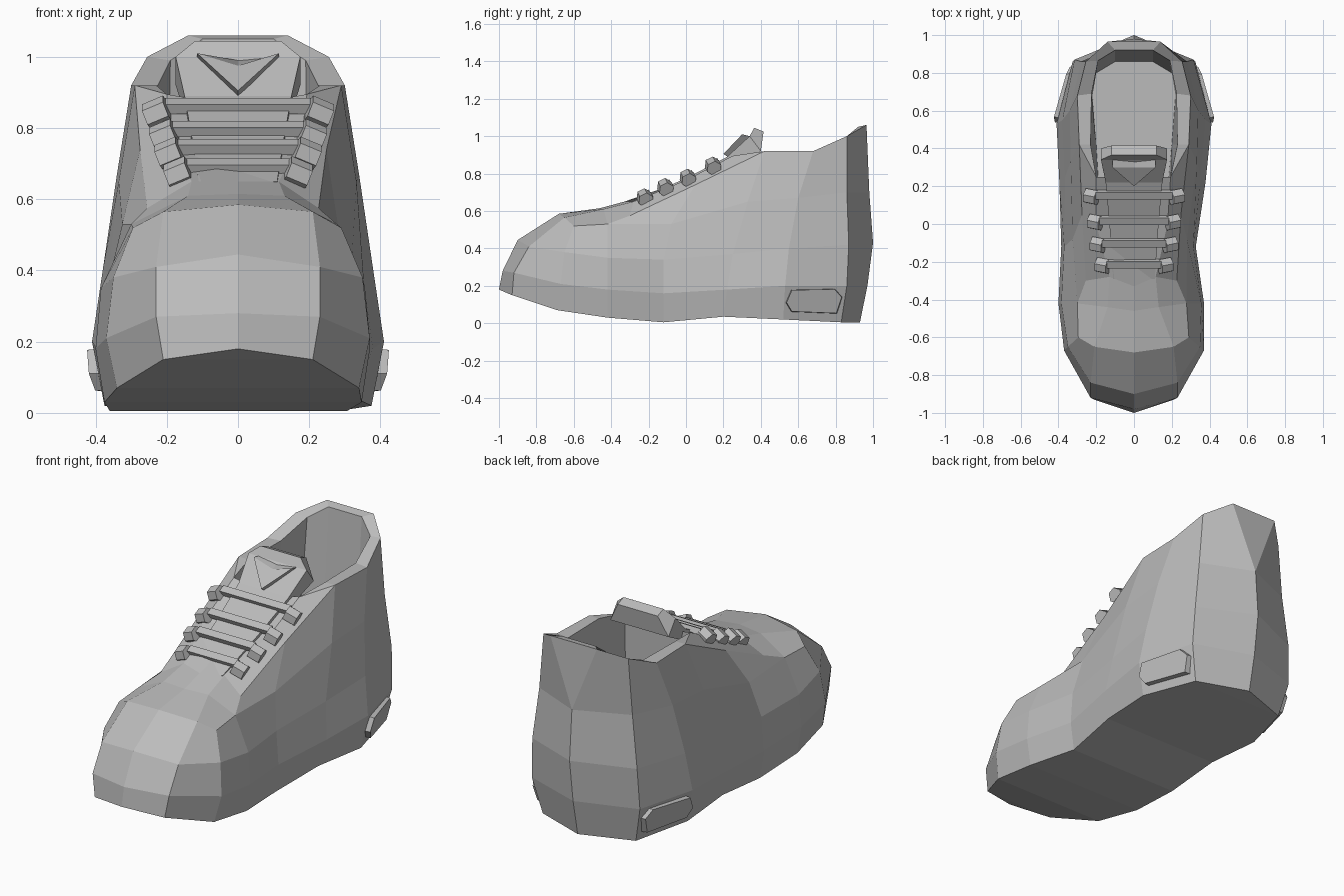
import bpy
import bmesh
from math import radians, cos, sin, pi
from mathutils import Matrix, Vector

cube = bpy.data.objects.get("Cube")
if cube:
    bpy.data.objects.remove(cube, do_unlink=True)

grey = bpy.data.materials.new("plain grey")
grey.use_nodes = True
grey.diffuse_color = (0.5, 0.5, 0.5, 1)
grey.node_tree.nodes["Principled BSDF"].inputs["Base Color"].default_value = (0.5, 0.5, 0.5, 1)


def finish(name, bm):
    """Weld, orient and link a flat-shaded mesh."""
    bmesh.ops.remove_doubles(bm, verts=bm.verts, dist=0.0005)
    bmesh.ops.recalc_face_normals(bm, faces=bm.faces)
    mesh = bpy.data.meshes.new(name)
    bm.to_mesh(mesh)
    bm.free()
    mesh.materials.append(grey)
    obj = bpy.data.objects.new(name, mesh)
    bpy.context.collection.objects.link(obj)
    return obj


def add_face(bm, points):
    """Add a polygon, dropping coincident corners."""
    unique = []
    for p in points:
        if tuple(p) not in unique:
            unique.append(tuple(p))
    if len(unique) > 2:
        bm.faces.new([bm.verts.new(p) for p in unique])


def mirrored(p):
    return (-p[0], p[1], p[2])


def both(bm, *points):
    add_face(bm, points)
    add_face(bm, [mirrored(p) for p in reversed(points)])


def strip(bm, a, b):
    """Join two point rows with quads on both sides."""
    for i in range(min(len(a), len(b)) - 1):
        both(bm, a[i], b[i], b[i + 1], a[i + 1])


def across(bm, row):
    """Bridge a row to its own mirror image."""
    for p, q in zip(row, row[1:]):
        add_face(bm, [p, q, mirrored(q), mirrored(p)])


def prism(name, bottom, top):
    """Close two matching outlines into a solid."""
    bm = bmesh.new()
    add_face(bm, bottom)
    add_face(bm, top)
    n = len(top)
    for i in range(n):
        j = (i + 1) % n
        add_face(bm, [bottom[i], bottom[j], top[j], top[i]])
    return finish(name, bm)


# Outer wall columns, each running from the sole edge upward
toe = [(0, -1, .18), (0, -.98, .28), (0, -.9, .445), (0, -.68, .585)]
toe_corner = [(.21, -.93, .15), (.23, -.92, .27), (.23, -.84, .41), (.21, -.65, .565)]
toe_side = [(.34, -.69, .07), (.37, -.67, .21), (.35, -.65, .38), (.295, -.6, .52)]
ball = [(.375, -.42, .03), (.4, -.42, .18), (.385, -.42, .35), (.3, -.42, .53), (.255, -.3, .575)]
arch = [(.36, -.12, .005), (.385, -.12, .16), (.37, -.12, .34), (.325, -.08, .53), (.275, .05, .74)]
instep = [(.36, .2, .035), (.395, .22, .18), (.365, .25, .37), (.335, .33, .65), (.29, .42, .92)]
ankle = [(.375, .52, .02), (.41, .53, .2), (.38, .55, .4), (.34, .6, .67), (.3, .68, .92)]
heel_side = [(.28, .83, .005), (.325, .86, .2), (.315, .87, .42), (.28, .86, .7), (.255, .86, 1)]
heel = [(0, .93, .005), (0, .97, .2), (0, 1, .43), (0, .98, .7), (.14, .965, 1.06)]
columns = [toe, toe_corner, toe_side, ball, arch, instep, ankle, heel_side, heel]

bm = bmesh.new()
for a, b in zip(columns, columns[1:]):
    strip(bm, a, b)
add_face(bm, [heel[3], heel[4], mirrored(heel[4])])
across(bm, [c[0] for c in columns])

# Toe box top, up to the lace opening
crease = [(0, -.46, .615), (.14, -.44, .61), ball[3]]
throat = [(0, -.33, .65), (.13, -.28, .65), ball[4]]
strip(bm, [toe[3], toe_corner[3], toe_side[3]], crease)
strip(bm, crease, throat)

# Lace panels beside a shallow valley
ridge = [throat[1], (.2, 0, .765), (.2, .25, .895), (.23, .42, .92)]
valley = [throat[0], (0, 0, .74), (0, .25, .86)]
strip(bm, [ball[4], arch[4], instep[4]], ridge)
both(bm, instep[4], ridge[3], ridge[2])
strip(bm, ridge[:3], valley)

# Collar rim and inner lining
rim = [c[4] for c in (instep, ankle, heel_side, heel)]
inner = [ridge[3], (.225, .69, .92), (.19, .865, .99), (.1, .92, 1.05)]
floor = [(.2, .42, .3), (.22, .68, .3), (.2, .8, .3), (.1, .86, .3)]
strip(bm, rim, inner)
add_face(bm, [rim[3], inner[3], mirrored(inner[3]), mirrored(rim[3])])
strip(bm, inner, floor)
add_face(bm, [inner[3], floor[3], mirrored(floor[3]), mirrored(inner[3])])
front_floor = (.19, .25, .3)
both(bm, ridge[2], ridge[3], floor[0], front_floor)
both(bm, valley[2], ridge[2], front_floor, (0, .25, .3))
both(bm, (0, .25, .3), front_floor, floor[0], (0, .42, .3))
both(bm, (0, .42, .3), *floor, (0, .86, .3))

# Weld, then pull in the inner side of the arch
bmesh.ops.remove_doubles(bm, verts=bm.verts, dist=0.0005)
for v in bm.verts:
    if v.co.x > 0:
        v.co.x *= 1 - .16 * max(0, 1 - abs(v.co.y + .15) / .5)
finish("boot_shell", bm)

# Tongue with a bevelled padded top
upper = [(.11, -.29, .65), (.13, 0, .775), (.15, .22, .89), (.175, .34, 1.0), (.12, .365, 1.045)]
lower = [(.11, -.27, .61), (.13, .02, .735), (.15, .25, .84), (.175, .4, .92), (.12, .415, 1.025)]
bm = bmesh.new()
across(bm, upper)
across(bm, lower)
strip(bm, upper, lower)
across(bm, [upper[0], lower[0]])
across(bm, [upper[-1], lower[-1]])
finish("tongue", bm)

# Folded triangular flap on the tongue
tab_back = [(-.115, .34, 1.0), (0, .23, .885), (.115, .34, 1.0), (0, .33, .99)]
tab_front = [(-.115, .3, 1.01), (0, .2, .905), (.115, .3, 1.01), (0, .3, .975)]
prism("tongue_flap", tab_back, tab_front)

# Laces and hexagonal eyelets following the slope
slope = Matrix.Rotation(radians(26), 4, 'X')
rows = [(.165, -.22, .67), (.19, -.11, .725), (.205, .01, .775), (.225, .145, .84)]
for i, (x, y, z) in enumerate(rows, 1):
    bm = bmesh.new()
    place = Matrix.Translation((0, y + .01, z + .022)) @ slope
    bmesh.ops.create_cube(bm, size=1, matrix=place @ Matrix.Diagonal((2 * x - .04, .04, .03, 1)))
    finish(f"lace_{i}", bm)
    for side, label in ((1, "left"), (-1, "right")):
        bm = bmesh.new()
        place = (Matrix.Translation((side * x, y, z)) @ slope
                 @ Matrix.Rotation(side * radians(25), 4, 'Y')
                 @ Matrix.Rotation(pi / 2, 4, 'Y'))
        bmesh.ops.create_cone(bm, cap_ends=True, segments=6, radius1=.042,
                              radius2=.042, depth=.065, matrix=place)
        finish(f"eyelet_{i}_{label}", bm)

# Raised six-sided pads on the heel sides
outline = [(.53, .11), (.56, .18), (.8, .185), (.84, .14), (.81, .05), (.56, .06)]
for side, label in ((1, "left"), (-1, "right")):
    def layer(offset, scale):
        pts = []
        for y, z in outline:
            y, z = .685 + (y - .685) * scale, .12 + (z - .12) * scale
            pts.append((side * (.395 - .29 * (y - .53) + .2 * (z - .12) + offset), y, z))
        return pts
    prism(f"heel_pad_{label}", layer(-.03, 1), layer(.028, .95))
